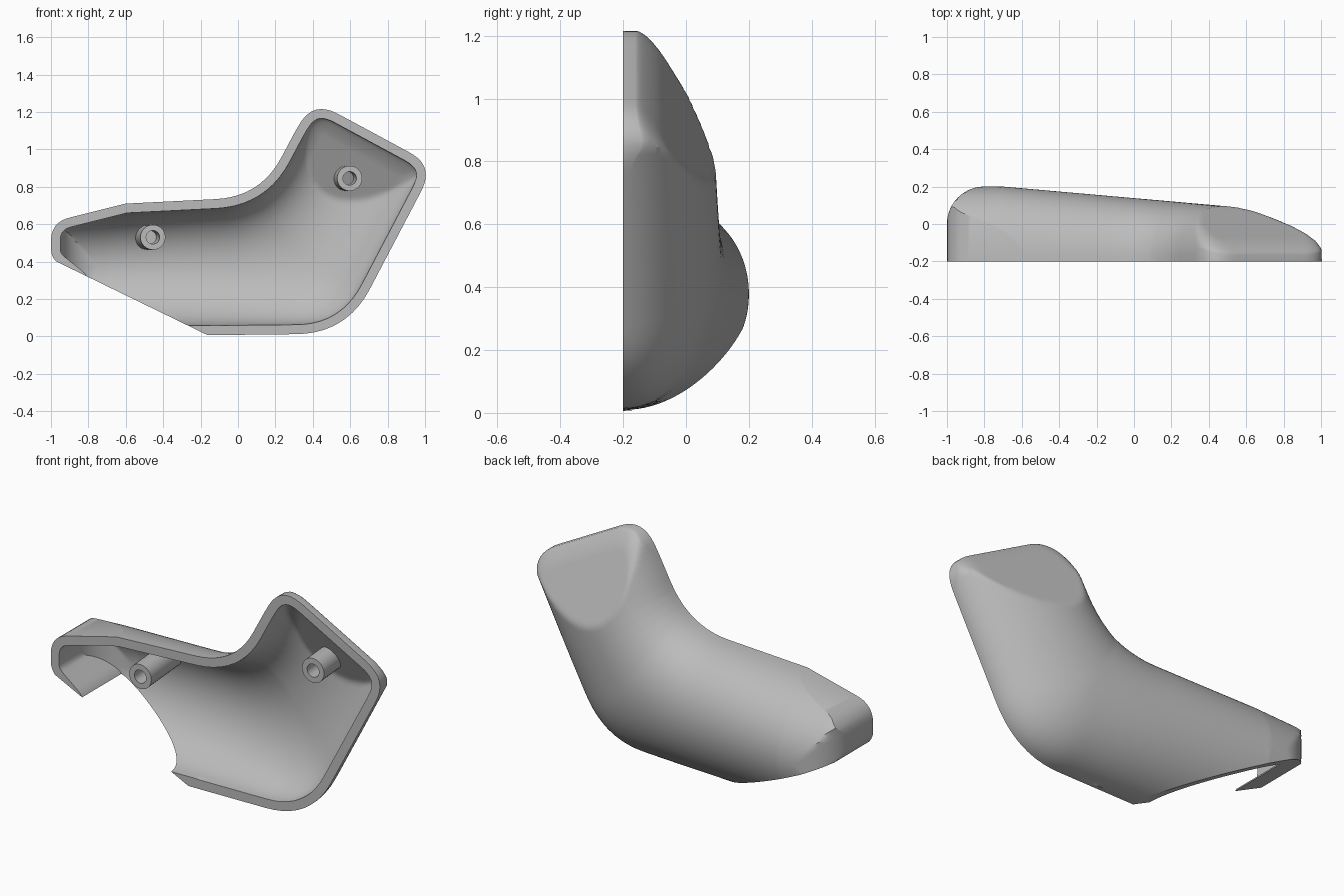
import bpy, bmesh, math
from mathutils import Vector

cube = bpy.data.objects.get("Cube")
if cube:
    bpy.data.objects.remove(cube)

FRONT = -0.2      # plane of the open rim
WALL = 0.05       # shell thickness

grey = bpy.data.materials.new("plain_grey")
grey.use_nodes = True
GREY = (0.5, 0.5, 0.5, 1)
grey.diffuse_color = GREY
grey.node_tree.nodes["Principled BSDF"].inputs["Base Color"].default_value = GREY


def rounded(points, steps=10):
    """Polyline whose (x, z, radius) corners are replaced by curves."""
    out = []
    for i, p in enumerate(points):
        c = Vector(p[:2])
        if len(p) == 2:
            out.append(c)
            continue
        a = c + (Vector(points[i - 1][:2]) - c).normalized() * p[2]
        b = c + (Vector(points[i + 1][:2]) - c).normalized() * p[2]
        for j in range(steps + 1):
            t = j / steps
            out.append(a * (1 - t) ** 2 + c * 2 * t * (1 - t) + b * t * t)
    return out


def resample(pts, n):
    """n points evenly spaced along a polyline."""
    lengths = [(b - a).length for a, b in zip(pts, pts[1:])]
    total, out = sum(lengths), []
    for k in range(n):
        left, i = total * k / (n - 1), 0
        while i < len(lengths) - 1 and left > lengths[i]:
            left -= lengths[i]
            i += 1
        out.append(pts[i].lerp(pts[i + 1], min(1, left / lengths[i])))
    return out


def distance(p, pts):
    best = 9.0
    for a, b in zip(pts, pts[1:]):
        ab = b - a
        t = max(0, min(1, (p - a).dot(ab) / ab.length_squared))
        best = min(best, (p - a - ab * t).length_squared)
    return math.sqrt(best)


def fillet(t):
    t = max(0, min(1, t))
    return math.sqrt(1 - (1 - t) ** 2)


# Outline: top edge, far end, bottom edge and near end
top = rounded([(-0.6, 0.71), (0.12, 0.746, 0.24), (0.3, 1.085)])
far_end = rounded([(0.3, 1.085), (0.401, 1.262, 0.15), (1.05, 0.912, 0.15), (0.93, 0.682)])
bottom = rounded([(-0.75, 0), (0.58, 0.015, 0.27), (0.93, 0.682)])
near_end = rounded([(-0.75, 0), (-0.85, 0.3), (-1, 0.42, 0.05), (-1, 0.61, 0.1), (-0.6, 0.71)])
outline = top + far_end + bottom[::-1] + near_end
outline = [p for i, p in enumerate(outline) if (p - outline[i - 1]).length > 1e-5]
outline.append(outline[0])

# Guide edges of the bent tube, running on past both ends
tube_top = rounded([(-1.2, 0.68), (0.12, 0.746, 0.24), (0.66, 1.763)])
tube_bottom = rounded([(-1.3, 0), (0.58, 0.015, 0.27), (1.1, 1.005)])
ARM = Vector((0.47, 0.88))


def depth(p, inset):
    """Height of the shell surface above the rim plane."""
    up = max(0, distance(p, tube_top) - inset)
    low = max(0, distance(p, tube_bottom) - inset)
    w = (up / max(up + low, 1e-6)) ** 0.9
    full = min(0.4, 0.4 - 0.088 * (p.x + 0.7)) - inset
    tube = full * 2 * math.sqrt(max(0, w * (1 - w)))
    near = 0.2 + 0.2 * fillet((p.x + 1 - inset) / 0.2) - inset
    slope = 0.29 - 0.55 * (p.dot(ARM) - 0.9) - inset
    far = 0.5 * slope * (1 + fillet((distance(p, outline) - inset) / 0.09))
    return max(0, min(tube, near, far))


def finish(bm, name):
    bmesh.ops.recalc_face_normals(bm, faces=bm.faces)
    mesh = bpy.data.meshes.new(name)
    bm.to_mesh(mesh)
    bm.free()
    mesh.materials.append(grey)
    ob = bpy.data.objects.new(name, mesh)
    bpy.context.collection.objects.link(ob)
    bpy.ops.object.select_all(action="DESELECT")
    ob.select_set(True)
    bpy.context.view_layer.objects.active = ob
    bpy.ops.object.shade_smooth_by_angle(angle=math.radians(32))
    return ob


# Shell: each rim point is joined to a point on the middle line
SIDE, END, ROWS = 80, 44, 26
up_pts, low_pts = resample(top, SIDE), resample(bottom, SIDE)
middle = [(a + b) / 2 for a, b in zip(up_pts, low_pts)]
rim = (up_pts + resample(far_end, END)[1:-1] + low_pts[::-1]
       + resample(near_end, END)[1:-1])
targets = (middle + [middle[-1]] * (END - 2) + middle[::-1]
           + [middle[0]] * (END - 2))
count = len(rim)

bm = bmesh.new()


def skin(inset):
    rows = [[] for _ in range(ROWS + 1)]
    for i, (p, s) in enumerate(zip(rim, targets)):
        along = (rim[(i + 1) % count] - rim[i - 1]).normalized()
        edge = p + Vector((along.y, -along.x)) * inset
        for j in range(ROWS + 1):
            q = edge.lerp(s, 1 - math.cos(math.pi / 2 * j / ROWS))
            if j == 1:
                q = edge.lerp(s, 0.002)
            y = FRONT + (depth(q, inset) if j else 0)
            rows[j].append(bm.verts.new((q.x, y, q.y)))
    for a, b in zip(rows, rows[1:]):
        band(a, b)
    return rows[0]


def band(a, b):
    for i in range(count):
        k = (i + 1) % count
        bm.faces.new((a[i], a[k], b[k], b[i]))


band(skin(0), skin(WALL))
bmesh.ops.remove_doubles(bm, verts=bm.verts, dist=1e-5)
bmesh.ops.recalc_face_normals(bm, faces=bm.faces)

# Slanted opening cut along the lower near side
bmesh.ops.bisect_plane(bm, geom=bm.verts[:] + bm.edges[:] + bm.faces[:],
                       plane_co=(-0.95, 0, 0.39), plane_no=(-0.365, 0, -0.75),
                       clear_outer=True)
bmesh.ops.holes_fill(bm, edges=[e for e in bm.edges if e.is_boundary], sides=0)
finish(bm, "shell")


# Hollow screw posts, leaning slightly, seated in the shell wall
def post(name, x, z):
    bm = bmesh.new()
    profile = [(0.067, None), (0.067, 0), (0.036, 0), (0.036, 0.2), (0, 0.2)]
    sides, rings = 32, []
    for r, along in profile:
        ring = []
        for i in range(sides):
            a = math.tau * i / sides
            p = Vector((x + r * math.cos(a), z + r * math.sin(a)))
            y = along
            if along is None:
                y = depth(p - Vector((0.03, 0)), 0) - 0.02
            ring.append(bm.verts.new((p.x - 0.088 * y, FRONT + y, p.y)))
        rings.append(ring)
    for a, b in zip(rings, rings[1:]):
        for i in range(sides):
            k = (i + 1) % sides
            bm.faces.new((a[i], a[k], b[k], b[i]))
    bmesh.ops.remove_doubles(bm, verts=bm.verts, dist=1e-5)
    finish(bm, name)


post("near_screw_post", -0.455, 0.53)
post("far_screw_post", 0.597, 0.845)
